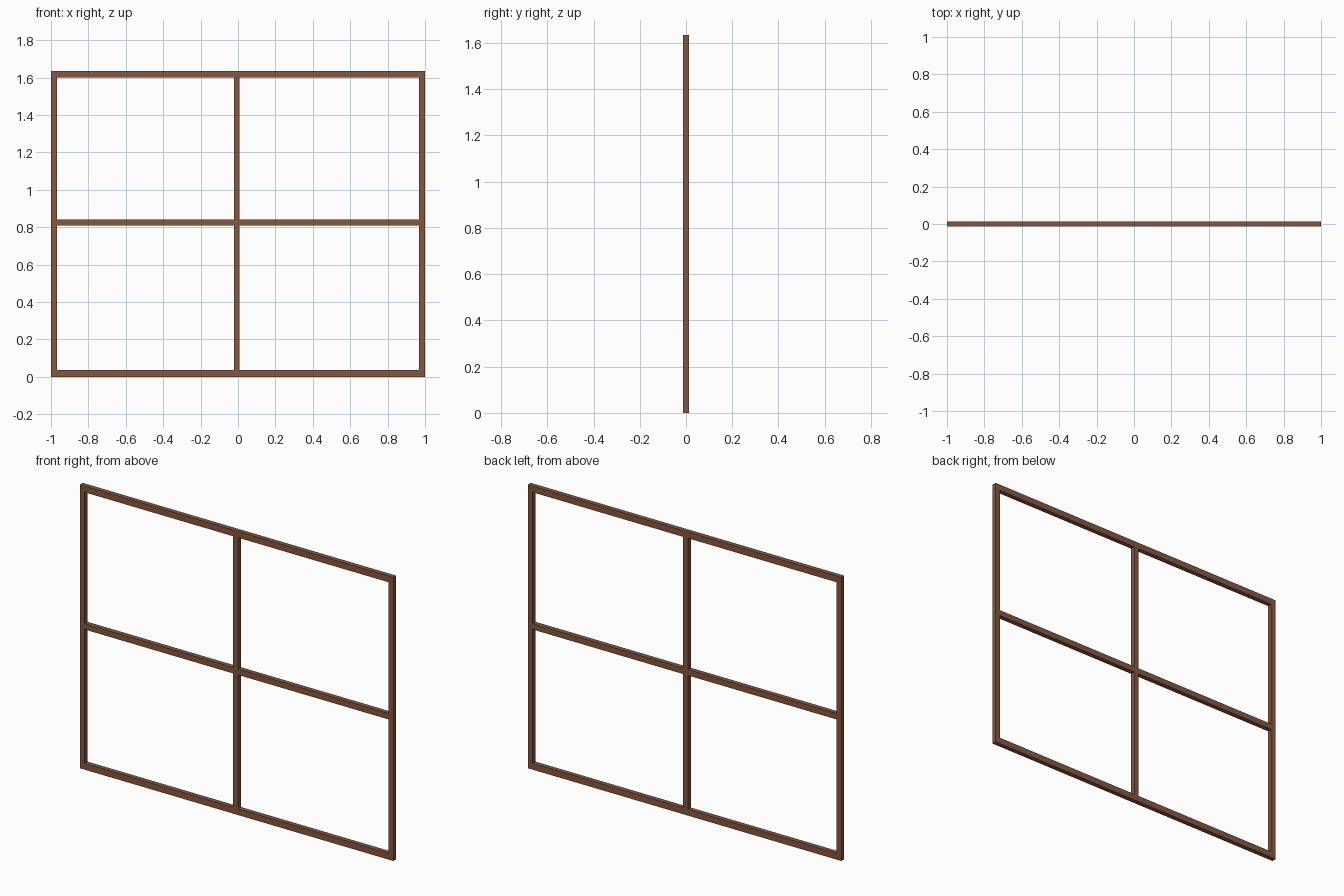
import bpy

if "Cube" in bpy.data.objects:
    bpy.data.objects.remove(bpy.data.objects["Cube"])

wood = bpy.data.materials.new("brown wood")
wood.diffuse_color = (0.24, 0.095, 0.05, 1)
wood.use_nodes = True
wood.node_tree.nodes["Principled BSDF"].inputs["Base Color"].default_value = wood.diffuse_color

W, H, D = 2.0, 1.635, 0.027     # overall width, height, depth
RAIL, STILE = 0.036, 0.031      # outer member widths
MID_LO, MID_HI = 0.808, 0.842   # crossbar heights
MUL_L, MUL_R = -0.021, 0.009    # mullion sides


def bar(name, x0, x1, z0, z1, depth=D):
    bpy.ops.mesh.primitive_cube_add(size=1, location=((x0 + x1) / 2, 0, (z0 + z1) / 2))
    ob = bpy.context.object
    ob.name = name
    ob.scale = (x1 - x0, depth, z1 - z0)
    bpy.ops.object.transform_apply(location=False, rotation=False, scale=True)
    ob.data.materials.append(wood)


# outer frame
bar("bottom_rail", -W / 2, W / 2, 0, RAIL)
bar("top_rail", -W / 2, W / 2, H - RAIL, H)
bar("left_stile", -W / 2, -W / 2 + STILE, RAIL, H - RAIL)
bar("right_stile", W / 2 - STILE, W / 2, RAIL, H - RAIL)

# inner cross, mullion split around the crossbar
bar("crossbar", -W / 2 + STILE, W / 2 - STILE, MID_LO, MID_HI)
bar("lower_mullion", MUL_L, MUL_R, RAIL, MID_LO)
bar("upper_mullion", MUL_L, MUL_R, MID_HI, H - RAIL)
